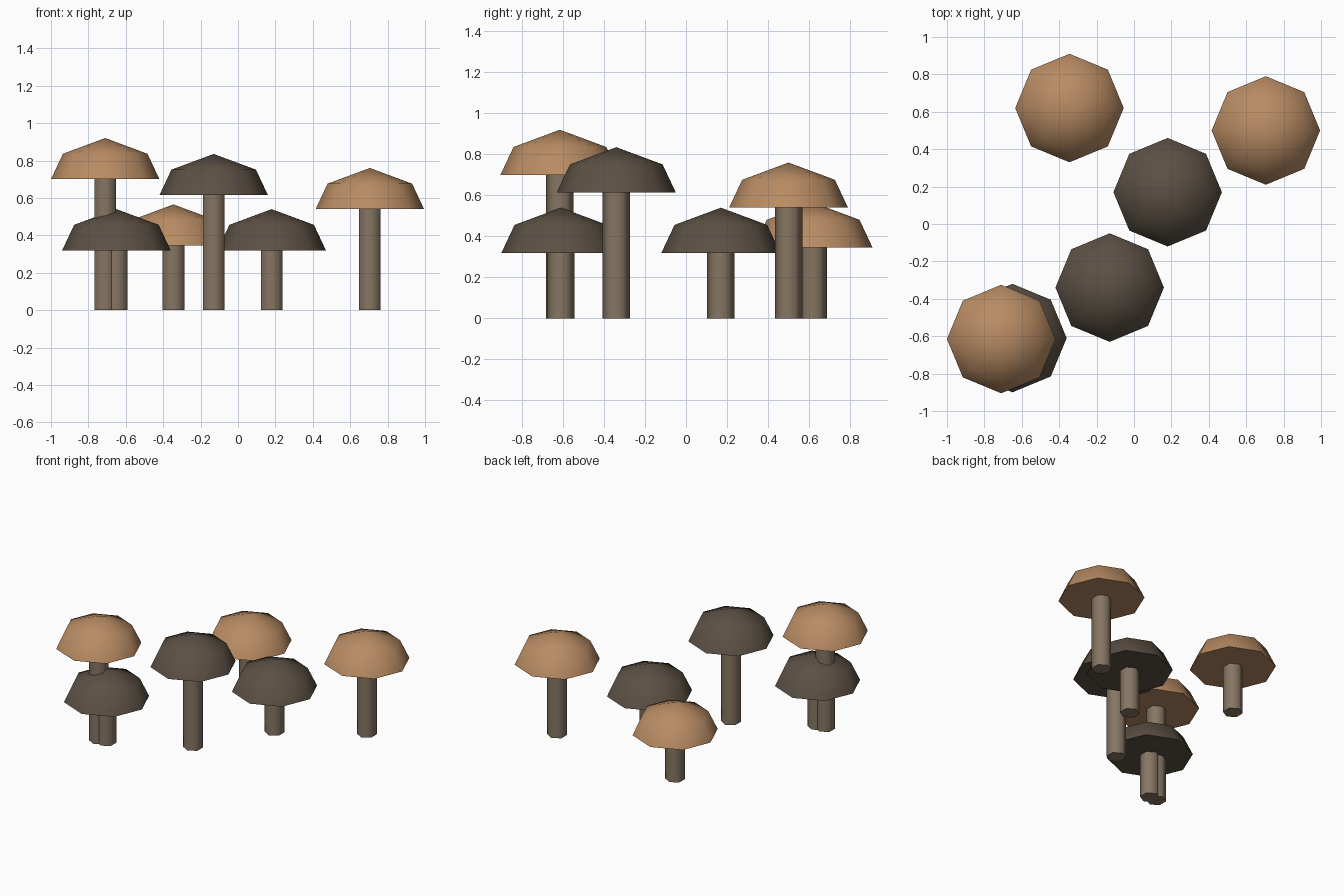
import bpy, bmesh, math

if "Cube" in bpy.data.objects:
    bpy.data.objects.remove(bpy.data.objects["Cube"])


def material(name, rgb):
    m = bpy.data.materials.new(name)
    m.diffuse_color = (*rgb, 1)
    m.use_nodes = True
    m.node_tree.nodes["Principled BSDF"].inputs["Base Color"].default_value = m.diffuse_color
    return m


TAN = material("tan_cap", (0.48, 0.26, 0.125))
DARK = material("dark_cap", (0.105, 0.08, 0.058))
STEM = material("stem", (0.24, 0.18, 0.125))


def lathe(name, profile, sides, start, loc, mat, angle):
    """Revolve (radius, z) points into a closed low-poly solid; radius 0 makes a tip."""
    bm = bmesh.new()
    rings = []
    for r, z in profile:
        n = sides if r else 1
        rings.append([bm.verts.new((r * math.cos(start + math.tau * i / sides),
                                    r * math.sin(start + math.tau * i / sides), z))
                      for i in range(n)])
    for a, b in zip(rings, rings[1:]):
        for i in range(sides):
            j = (i + 1) % sides
            bm.faces.new((a[i], a[j], b[0]) if len(b) == 1 else (a[i], a[j], b[j], b[i]))
    bm.faces.new(rings[0][::-1])
    if len(rings[-1]) > 1:
        bm.faces.new(rings[-1])
    mesh = bpy.data.meshes.new(name)
    bm.to_mesh(mesh)
    bm.free()
    mesh.materials.append(mat)
    ob = bpy.data.objects.new(name, mesh)
    ob.location = loc
    bpy.context.collection.objects.link(ob)
    bpy.ops.object.select_all(action='DESELECT')
    bpy.context.view_layer.objects.active = ob
    ob.select_set(True)
    bpy.ops.object.shade_smooth_by_angle(angle=math.radians(angle))
    return ob


# x, y, height of cap underside, cap colour
mushrooms = [
    (-0.71, -0.615, 0.70, TAN),
    (-0.65, -0.61, 0.32, DARK),
    (-0.345, 0.62, 0.345, TAN),
    (-0.13, -0.34, 0.615, DARK),
    (0.18, 0.17, 0.32, DARK),
    (0.705, 0.50, 0.54, TAN),
]

for k, (x, y, h, mat) in enumerate(mushrooms, 1):
    # hexagonal stem with corners towards front and back
    lathe(f"stem_{k}", [(0.067, 0), (0.067, h)], 6, math.pi / 2, (x, y, 0), STEM, 65)
    # octagonal cap: steep skirt, then a shallow crown
    lathe(f"cap_{k}", [(0.29, 0), (0.226, 0.136), (0, 0.22)], 8, 0, (x, y, h), mat, 50)
